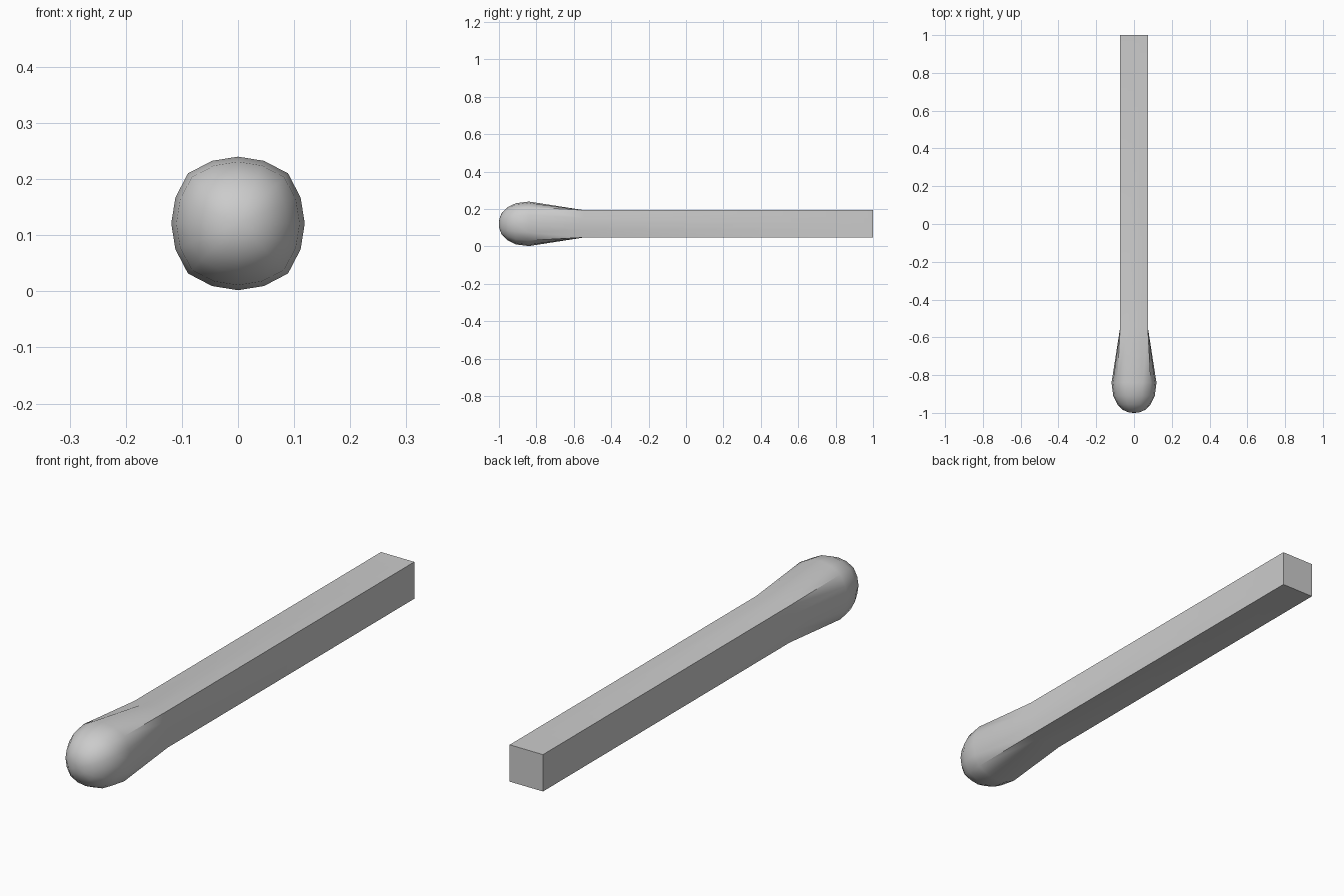
import bpy, bmesh, math

if "Cube" in bpy.data.objects:
    bpy.data.objects.remove(bpy.data.objects["Cube"])

SIDES = 16
ZC = 0.121
HALF = 0.073

def square_pt(i):
    # even walk round a unit square, corners at odd multiples of 45 degrees
    a = 2 * math.pi * i / SIDES
    c, s = math.cos(a), math.sin(a)
    m = max(abs(c), abs(s))
    return c / m, s / m

def round_pt(i):
    # slightly squarish circle of the head
    a = 2 * math.pi * i / SIDES
    r = 1.0 + 0.06 * math.sin(2 * a) ** 4
    return r * math.cos(a), r * math.sin(a)

def finish(name, bm, angle):
    bmesh.ops.recalc_face_normals(bm, faces=bm.faces)
    me = bpy.data.meshes.new(name)
    bm.to_mesh(me)
    bm.free()
    ob = bpy.data.objects.new(name, me)
    bpy.context.collection.objects.link(ob)
    bpy.ops.object.select_all(action='DESELECT')
    ob.select_set(True)
    bpy.context.view_layer.objects.active = ob
    bpy.ops.object.shade_smooth_by_angle(angle=math.radians(angle))

# One skin: square stick flowing into the rounded head (y, radius, roundness)
rings = [(1.0, HALF, 0), (-0.545, HALF, 0), (-0.84, 0.119, 1),
         (-0.91, 0.110, 1), (-0.955, 0.088, 1), (-0.985, 0.058, 1),
         (-0.998, 0.026, 1)]
bm = bmesh.new()
loops = []
for y, r, k in rings:
    pt = round_pt if k else square_pt
    loops.append([bm.verts.new((r * pt(i)[0], y, ZC + r * pt(i)[1]))
                  for i in range(SIDES)])
for a, b in zip(loops, loops[1:]):
    for i in range(SIDES):
        j = (i + 1) % SIDES
        bm.faces.new((a[i], a[j], b[j], b[i]))
bm.faces.new(loops[0])

# Head tip
tip = bm.verts.new((0, -1.0, ZC))
for i in range(SIDES):
    bm.faces.new((loops[-1][i], loops[-1][(i + 1) % SIDES], tip))
finish("matchstick", bm, 40)
